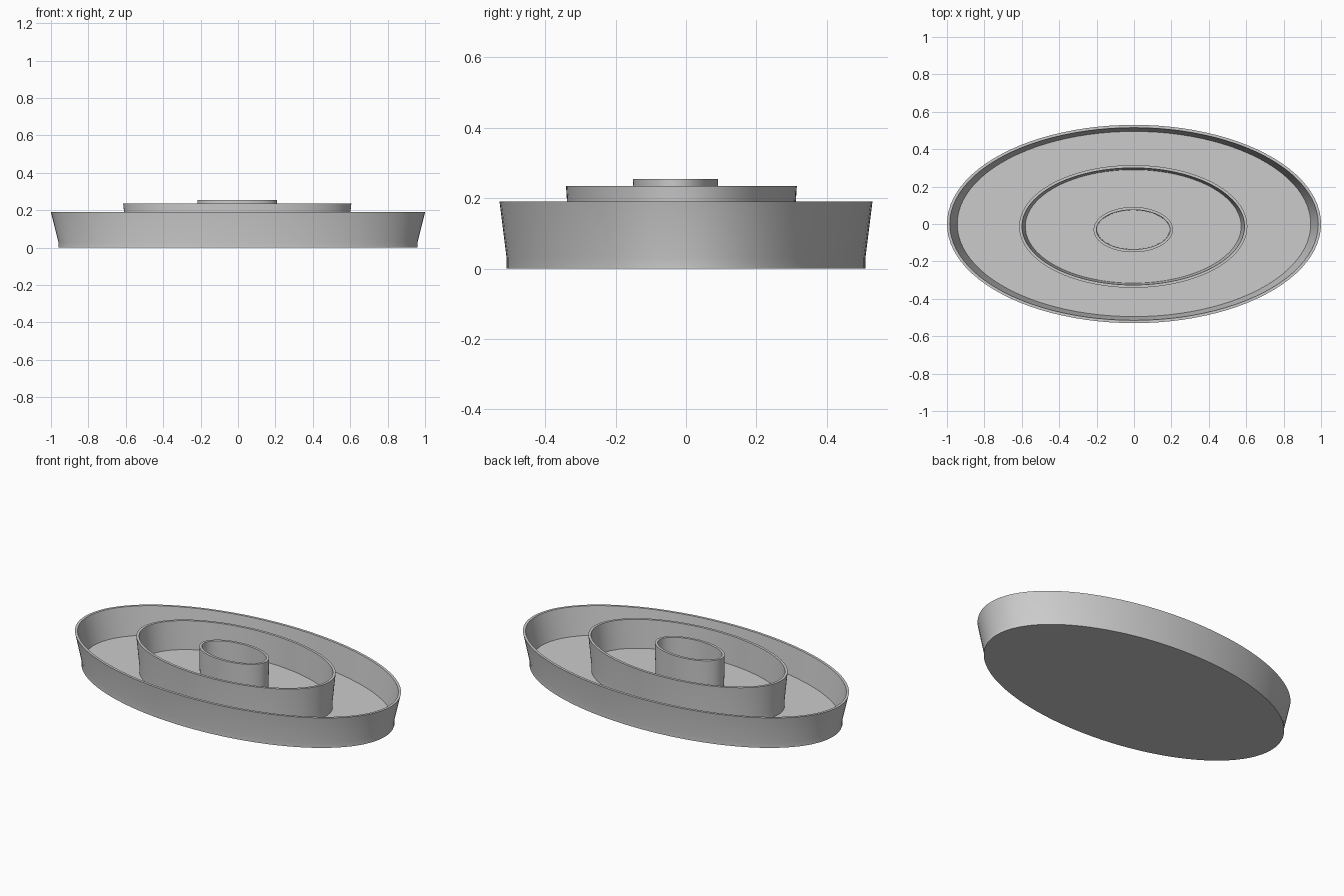
import bpy
import math
import bmesh

cube = bpy.data.objects.get("Cube")
if cube:
    bpy.data.objects.remove(cube, do_unlink=True)

grey = bpy.data.materials.new("plain_grey")
grey.use_nodes = True
colour = (0.6, 0.6, 0.6, 1)
grey.diffuse_color = colour
grey.node_tree.nodes["Principled BSDF"].inputs["Base Color"].default_value = colour

SIDES = 96
WALL = 0.015


def oval_tray(name, centre, top, foot, z_base, z_floor, z_rim):
    """Closed oval tray: short straight foot, flared wall, flat rim, flat floor."""
    profile = [
        (foot, 0, z_base),
        (foot, 0, z_floor),
        (top, 0, z_rim),
        (top, WALL, z_rim),
        (foot, WALL, z_floor),
    ]
    bm = bmesh.new()
    rings = []
    for (rx, ry), inset, z in profile:
        ring = []
        for i in range(SIDES):
            a = math.tau * i / SIDES
            ring.append(bm.verts.new((centre[0] + (rx - inset) * math.cos(a),
                                      centre[1] + (ry - inset) * math.sin(a), z)))
        rings.append(ring)
    for low, high in zip(rings, rings[1:]):
        for i in range(SIDES):
            j = (i + 1) % SIDES
            bm.faces.new((low[i], low[j], high[j], high[i]))
    bm.faces.new(rings[0][::-1])
    bm.faces.new(rings[-1])
    mesh = bpy.data.meshes.new(name)
    bm.to_mesh(mesh)
    bm.free()
    mesh.materials.append(grey)
    obj = bpy.data.objects.new(name, mesh)
    bpy.context.collection.objects.link(obj)
    bpy.ops.object.select_all(action="DESELECT")
    obj.select_set(True)
    bpy.context.view_layer.objects.active = obj
    bpy.ops.object.shade_smooth_by_angle(angle=math.radians(30))


# Three nested trays, each standing on the floor of the larger one
oval_tray("outer_tray", (0, 0), (1.0, 0.53), (0.96, 0.51), 0, 0.03, 0.19)
oval_tray("middle_tray", (-0.004, -0.013), (0.61, 0.328), (0.592, 0.318), 0.03, 0.07, 0.235)
oval_tray("inner_tray", (-0.004, -0.03), (0.212, 0.121), (0.209, 0.119), 0.07, 0.1, 0.255)
